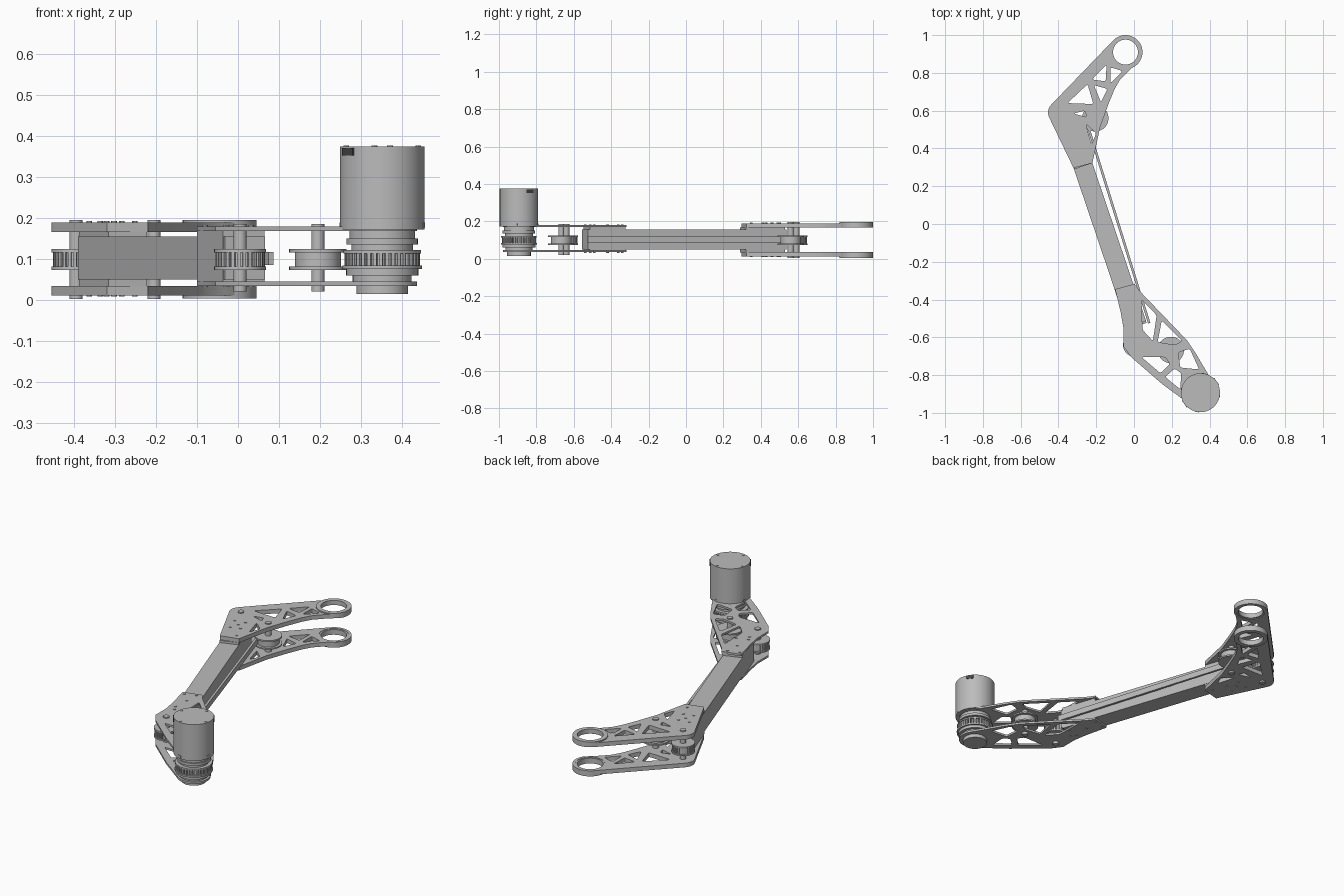
import bpy, bmesh, math
from mathutils import Matrix

cube = bpy.data.objects.get("Cube")
if cube:
    bpy.data.objects.remove(cube, do_unlink=True)

# Key axes seen from above
WRIST = (-0.045, 0.91)
PIVOT = (-0.395, 0.59)
UPPER_IDLER = (-0.205, 0.56)
ELBOW = (0.005, -0.64)
LOWER_IDLER = (0.195, -0.667)
MOTOR = (0.352, -0.893)
TILT = math.radians(18.7)


def material(name, value):
    m = bpy.data.materials.new(name)
    m.use_nodes = True
    colour = (value, value, value, 1)
    m.diffuse_color = colour
    m.node_tree.nodes["Principled BSDF"].inputs["Base Color"].default_value = colour
    return m


GREY = material("machined grey", 0.5)
DARK = material("dark socket", 0.06)
parts = []


def add(name, bm, mat=GREY):
    mesh = bpy.data.meshes.new(name)
    bm.to_mesh(mesh)
    bm.free()
    mesh.materials.append(mat)
    ob = bpy.data.objects.new(name, mesh)
    bpy.context.collection.objects.link(ob)
    parts.append(ob)
    return ob


def cylinder(name, centre, r, z0, z1, mat=GREY, sides=48):
    bm = bmesh.new()
    bmesh.ops.create_cone(bm, cap_ends=True, segments=sides, radius1=r, radius2=r, depth=z1 - z0,
                          matrix=Matrix.Translation((*centre, (z0 + z1) / 2)))
    return add(name, bm, mat)


def box(name, centre, size, angle, mat=GREY):
    bm = bmesh.new()
    bmesh.ops.create_cube(bm, size=1, matrix=Matrix.Translation(centre)
                          @ Matrix.Rotation(angle, 4, 'Z') @ Matrix.Diagonal((*size, 1)))
    return add(name, bm, mat)


def arc(c, r, a0=0, a1=360, n=24):
    full = a1 - a0 == 360
    steps = n if full else n - 1
    angles = [math.radians(a0 + (a1 - a0) * i / steps) for i in range(n)]
    return [(c[0] + r * math.cos(a), c[1] + r * math.sin(a)) for a in angles]


def rounded(poly, r=0.012):
    """Replace every corner with a short curve."""
    out = []
    for i, p in enumerate(poly):
        ends = []
        for q in (poly[i - 1], poly[(i + 1) % len(poly)]):
            d = math.dist(p, q)
            k = min(r, d * 0.4) / d
            ends.append((p[0] + (q[0] - p[0]) * k, p[1] + (q[1] - p[1]) * k))
        for t in (0, 0.25, 0.5, 0.75, 1):
            out.append(tuple((1 - t) ** 2 * ends[0][j] + 2 * t * (1 - t) * p[j] + t * t * ends[1][j]
                             for j in (0, 1)))
    return out


def plate(name, z0, z1, outline, holes=()):
    """Extrude an outline with holes into a solid plate."""
    curve = bpy.data.curves.new(name + " outline", 'CURVE')
    curve.dimensions, curve.fill_mode = '2D', 'BOTH'
    curve.extrude = (z1 - z0) / 2
    for loop in [outline, *holes]:
        s = curve.splines.new('POLY')
        s.points.add(len(loop) - 1)
        for pt, (x, y) in zip(s.points, loop):
            pt.co = (x, y, 0, 1)
        s.use_cyclic_u = True
    tmp = bpy.data.objects.new(name + " outline", curve)
    bpy.context.collection.objects.link(tmp)
    graph = bpy.context.evaluated_depsgraph_get()
    mesh = bpy.data.meshes.new_from_object(tmp.evaluated_get(graph))
    bm = bmesh.new()
    bm.from_mesh(mesh)
    bpy.data.objects.remove(tmp, do_unlink=True)
    bpy.data.meshes.remove(mesh)
    bmesh.ops.remove_doubles(bm, verts=bm.verts, dist=1e-5)
    bmesh.ops.translate(bm, verts=bm.verts, vec=(0, 0, (z0 + z1) / 2))
    bmesh.ops.recalc_face_normals(bm, faces=bm.faces)
    return add(name, bm)


def toothed_wheel(name, c, r, teeth, z0, z1):
    pts = []
    for i in range(teeth):
        for offset, radius in ((0, r), (0.55, r), (0.62, r * 0.9), (0.93, r * 0.9)):
            a = math.tau * (i + offset) / teeth
            pts.append((c[0] + radius * math.cos(a), c[1] + radius * math.sin(a)))
    plate(name, z0, z1, pts)


def on_beam(y, across=0):
    """Point on the beam's slanting centre line, shifted sideways."""
    x = -0.271 - (y - 0.312) * math.tan(TILT)
    return (x + across * math.cos(TILT), y + across * math.sin(TILT))


# Upper arm plates with truss windows and wrist rings
upper_outline = (arc(PIVOT, 0.06, 135, 205, 10)
                 + [(-0.32, 0.296), (-0.22, 0.323), (-0.18, 0.51), (-0.137, 0.63),
                    (-0.103, 0.714), (-0.075, 0.762), (-0.034, 0.805)]
                 + arc(WRIST, 0.09, -30, 135, 20))
upper_windows = [
    [(-0.352, 0.64), (-0.246, 0.74), (-0.215, 0.635)],
    [(-0.222, 0.765), (-0.145, 0.845), (-0.15, 0.755)],
    [(-0.125, 0.83), (-0.06, 0.81), (-0.125, 0.745)],
    [(-0.212, 0.735), (-0.14, 0.715), (-0.175, 0.645)],
    [(-0.255, 0.53), (-0.2, 0.48), (-0.225, 0.42)],
    [(-0.32, 0.585), (-0.26, 0.6), (-0.25, 0.565)],
]
upper_holes = [rounded(w) for w in upper_windows] + [arc(WRIST, 0.075, n=40)]
for side, z0, z1, r0, r1 in (("top", 0.167, 0.19, 0.17, 0.196), ("bottom", 0.012, 0.035, 0.004, 0.033)):
    plate(f"upper_arm_plate_{side}", z0, z1, upper_outline, upper_holes)
    plate(f"wrist_ring_{side}", r0, r1, arc(WRIST, 0.09, n=48), [arc(WRIST, 0.066, n=40)])

# Lower arm plates with truss windows
lower_outline = ([(-0.1, -0.345), (-0.07, -0.47), (-0.055, -0.555), (-0.055, -0.65), (-0.015, -0.705),
                  (0.15, -0.848)] + arc(MOTOR, 0.085, 225, 395, 20)
                 + [(0.33, -0.69), (0.28, -0.615), (0.03, -0.355), (0.003, -0.317)])
lower_windows = [
    [(0.04, -0.40), (0.12, -0.483), (0.1, -0.62), (0.045, -0.56)],
    [(0.147, -0.51), (0.255, -0.62), (0.215, -0.64), (0.125, -0.625)],
    [(0.04, -0.705), (0.165, -0.705), (0.19, -0.74), (0.14, -0.79)],
    [(0.235, -0.68), (0.295, -0.66), (0.345, -0.77), (0.245, -0.76)],
    [(0.215, -0.765), (0.25, -0.79), (0.245, -0.875), (0.165, -0.81)],
]
for side, z0, z1 in (("top", 0.169, 0.18), ("bottom", 0.035, 0.046)):
    plate(f"lower_arm_plate_{side}", z0, z1, lower_outline, [rounded(w) for w in lower_windows])

# Beam, end blocks and belt strand
box("beam", (*on_beam(-0.01), 0.103), (0.103, 1.12, 0.105), TILT)
box("upper_end_block", (*on_beam(0.41), 0.101), (0.1, 0.22, 0.134), TILT)
box("lower_end_block", (*on_beam(-0.435), 0.107), (0.106, 0.2, 0.126), TILT)
box("belt", (-0.083, 0.0, 0.102), (0.013, 1.1, 0.032), math.radians(17.3))

# Screw heads fastening the plates to the end blocks
for y, across in ((0.5, -0.03), (0.49, 0.03), (0.42, -0.03), (0.42, 0.025), (0.34, 0.03), (0.46, 0.0)):
    for z0, z1 in ((0.19, 0.193), (0.009, 0.012)):
        cylinder("upper_screw", on_beam(y, across), 0.007, z0, z1, sides=12)
for y, across in ((-0.35, -0.035), (-0.35, 0.03), (-0.42, 0.0), (-0.5, -0.035), (-0.5, 0.03), (-0.53, -0.03)):
    for z0, z1 in ((0.18, 0.183), (0.032, 0.035)):
        cylinder("lower_screw", on_beam(y, across), 0.007, z0, z1, sides=12)

# Shafts, toothed pulleys and smooth idlers
for name, c, r, z0, z1 in (("pivot", PIVOT, 0.06, 0.003, 0.196), ("upper_idler", UPPER_IDLER, 0.07, 0.003, 0.196),
                           ("elbow", ELBOW, 0.063, 0.021, 0.186), ("lower_idler", LOWER_IDLER, 0.07, 0.021, 0.186)):
    cylinder(name + "_shaft", c, 0.016, z0, z1, sides=24)
    if "idler" in name:
        cylinder(name + "_drum", c, r * 0.8, 0.08, 0.118)
    else:
        toothed_wheel(name + "_pulley", c, r * 0.95, 26, 0.08, 0.118)
    for z in (0.074, 0.117):
        cylinder(name + "_flange", c, r, z, z + 0.008)

# Motor with its stepped drive stack
cylinder("motor_body", MOTOR, 0.103, 0.172, 0.375, sides=64)
for name, r, z0, z1 in (("motor_collar", 0.08, 0.15, 0.173), ("motor_step", 0.087, 0.136, 0.151),
                        ("drive_neck", 0.075, 0.12, 0.137), ("drive_flange_top", 0.095, 0.114, 0.122),
                        ("drive_flange_bottom", 0.097, 0.076, 0.085), ("drive_base", 0.088, 0.06, 0.077),
                        ("bearing", 0.072, 0.045, 0.061), ("bearing_cap", 0.063, 0.015, 0.036)):
    cylinder(name, MOTOR, r, z0, z1)
toothed_wheel("drive_pulley", MOTOR, 0.092, 38, 0.085, 0.114)

# Motor screws, feet and sockets
for p in arc(MOTOR, 0.09, 78, 438, 4):
    cylinder("motor_screw", p, 0.007, 0.375, 0.377, sides=12)
for i, (x, y) in enumerate(arc(MOTOR, 0.1, 35, 395, 8)):
    a = math.radians(35 + 45 * i)
    if i % 4 == 0:
        box("motor_socket", (x, y, 0.362), (0.009, 0.045, 0.018), a, DARK)
    elif i % 2 == 1:
        box("motor_foot", (x, y, 0.184), (0.009, 0.018, 0.012), a)

# Smooth round walls, keep edges crisp
bpy.ops.object.select_all(action='DESELECT')
for ob in parts:
    ob.select_set(True)
bpy.context.view_layer.objects.active = parts[0]
bpy.ops.object.shade_smooth_by_angle(angle=math.radians(30))
